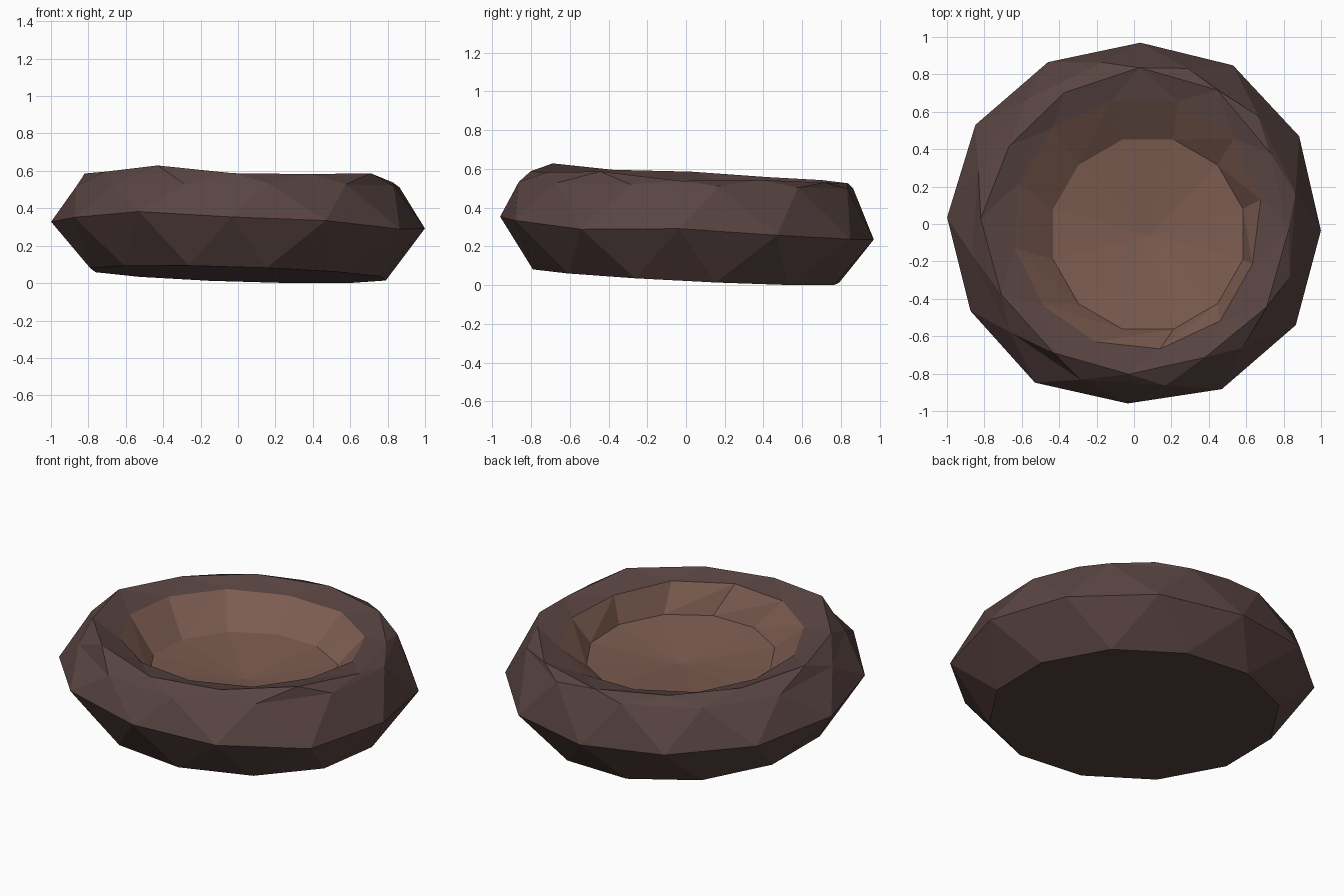
import bpy, bmesh, math

SIDES = 12
EARLY, LATE = 101, 88      # start angles of the two staggered ring types

if "Cube" in bpy.data.objects:
    bpy.data.objects.remove(bpy.data.objects["Cube"], do_unlink=True)


def material(name, colour):
    m = bpy.data.materials.new(name)
    m.use_nodes = True
    m.diffuse_color = (*colour, 1)
    bsdf = m.node_tree.nodes["Principled BSDF"]
    bsdf.inputs["Base Color"].default_value = (*colour, 1)
    bsdf.inputs["Roughness"].default_value = 0.9
    return m


def ring(bm, phase, radius, z, tilt, centre=(0, 0), wobble=(1,), bumps=(0,)):
    """Clockwise ring of vertices near a tilted plane."""
    verts = []
    for k in range(SIDES):
        a = math.radians(phase - 360 / SIDES * k)
        r = radius * wobble[k % len(wobble)]
        x, y = centre[0] + r * math.cos(a), centre[1] + r * math.sin(a)
        height = z + tilt[0] * x + tilt[1] * y + bumps[k % len(bumps)]
        verts.append(bm.verts.new((x, y, height)))
    return verts


def band(bm, a, b, early_first):
    """Join two rings with triangles, following their stagger."""
    for k in range(SIDES):
        n = (k + 1) % SIDES
        if early_first:
            bm.faces.new((a[n], a[k], b[k]))
            bm.faces.new((a[n], b[k], b[n]))
        else:
            bm.faces.new((a[n], a[k], b[n]))
            bm.faces.new((a[k], b[k], b[n]))


def finish(bm, name, mat):
    mesh = bpy.data.meshes.new(name)
    bm.to_mesh(mesh)
    bm.free()
    mesh.materials.append(mat)
    obj = bpy.data.objects.new(name, mesh)
    bpy.context.collection.objects.link(obj)


bark = material("dark brown", (0.100, 0.059, 0.055))
hollow = material("warm brown", (0.200, 0.106, 0.080))

# The lip is shared by the rim and the bowl
lip = dict(phase=EARLY, radius=0.68, z=0.527, tilt=(-0.012, -0.05), centre=(0.01, 0),
           wobble=(0.99, 1.02, 1.02, 1, 0.97, 1.01, 1, 0.98, 0.97, 0.97, 0.98, 1))

# Outer shell: base, widest girth and shoulder
bm = bmesh.new()
base = ring(bm, EARLY, 0.805, 0.047, (-0.032, -0.05))
girth = ring(bm, LATE, 1.0, 0.30, (-0.03, -0.055),
             wobble=(0.97, 1, 1, 1, 1.02, 1, 0.96, 1, 0.99, 1, 1, 0.98),
             bumps=(-0.01, 0, 0.01, 0.02, -0.015, 0, 0, 0.02, 0, 0, 0, 0))
shoulder = ring(bm, EARLY, 0.88, 0.515, (0, -0.02))
bm.faces.new(base)
band(bm, base, girth, True)
band(bm, girth, shoulder, False)

# Rim: uneven crest over the shoulder, falling gently to the lip
rim = ring(bm, LATE, 0.82, 0.565, (-0.015, -0.04),
           wobble=(1.02, 1.03, 1, 1.01, 1.02, 0.985, 0.98, 0.99, 0.98, 1, 0.96, 0.97),
           bumps=(-0.005, 0, 0.005, -0.015, 0.015, -0.005, -0.01, 0.03, 0.005, 0.01, 0, 0))
edge = ring(bm, **lip)
band(bm, shoulder, rim, True)
band(bm, rim, edge, False)
finish(bm, "outer_shell", bark)

# Bowl: sloping wall and shallow floor, set slightly off centre
bm = bmesh.new()
edge = ring(bm, **lip)
floor = ring(bm, EARLY + 4, 0.525, 0.37, (0, -0.03), centre=(0.075, -0.055))
band(bm, edge, floor, True)
middle = bm.verts.new((0.09, -0.06, 0.318))
for k in range(SIDES):
    bm.faces.new((floor[(k + 1) % SIDES], floor[k], middle))
finish(bm, "bowl", hollow)
